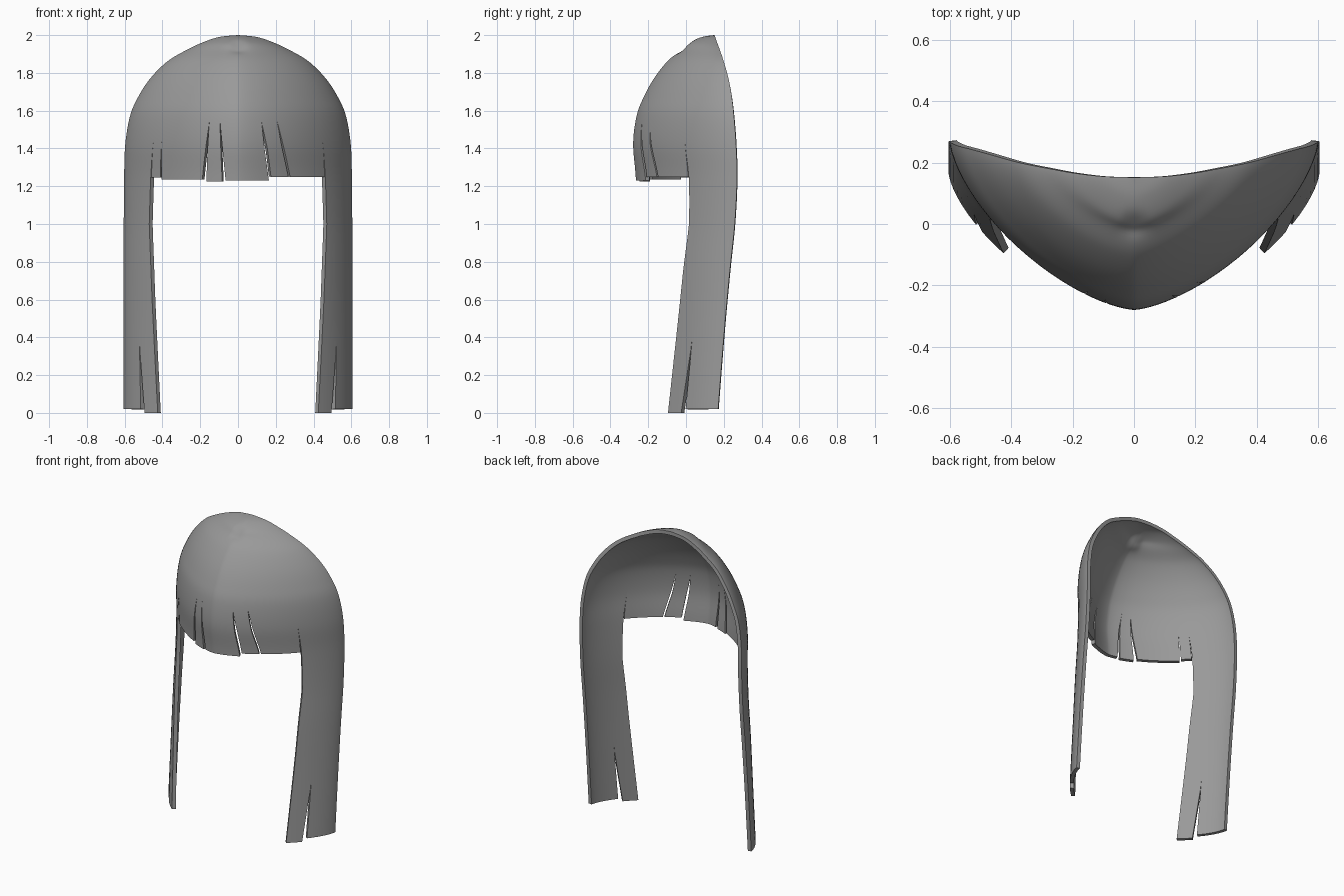
import bpy
import bmesh
import math

cube = bpy.data.objects.get("Cube")
if cube:
    bpy.data.objects.remove(cube)

# Shell profile, crown to tips: height, half width, front y, back y
PROFILE = [
    (2.0, 0, .15, .152), (1.99, .10, .085, .155), (1.96, .19, .01, .165),
    (1.92, .275, -.03, .18), (1.86, .375, -.10, .20), (1.77, .465, -.17, .225),
    (1.67, .53, -.225, .243), (1.57, .572, -.262, .254), (1.42, .597, -.28, .265),
    (1.24, .603, -.265, .27), (1.0, .605, -.265, .258), (.75, .605, -.28, .232),
    (.4, .605, -.29, .2), (0, .605, -.31, .17)]
FRINGE_KNOT = 9
STEPS = 6
FULL = .605
POWER = 1.5


def smooth_rows(knots):
    """Catmull-Rom rows through the profile knots."""
    rows = []
    for i in range(len(knots) - 1):
        p0, p1 = knots[max(i - 1, 0)], knots[i]
        p2, p3 = knots[i + 1], knots[min(i + 2, len(knots) - 1)]
        for k in range(STEPS):
            t = k / STEPS
            rows.append([b + .5 * t * (c - a + t * (2 * a - 5 * b + 4 * c - d
                         + t * (3 * (b - c) + d - a)))
                         for a, b, c, d in zip(p0, p1, p2, p3)])
    rows.append(list(knots[-1]))
    return rows


def angle_at(x):
    """Sweep angle around the head for a given x."""
    return math.copysign(math.asin(min(1, abs(x) / FULL) ** (POWER / 2)), x)


def edge(points, z, side):
    """Angle of a parting at height z, on its left (1) or right (2) side."""
    if z >= points[0][0]:
        return angle_at(points[0][1])
    for a, b in zip(points, points[1:]):
        if z >= b[0]:
            t = (a[0] - z) / (a[0] - b[0])
            return angle_at(a[side]) * (1 - t) + angle_at(b[side]) * t
    return angle_at(points[-1][side])


def mirrored(points):
    return [(z, -r, -l) for z, l, r in points]


# Partings between locks: height, x of the left lock edge, x of the right lock edge
rim = [(2, -FULL, -FULL)]
tip_slit = [(.37, -.522, -.522), (0, -.515, -.495)]
lock_edge = [(1.43, -.455, -.455), (1.24, -.464, -.46), (1, -.47, -.46),
             (.6, -.455, -.46), (0, -.425, -.46)]
partings = [
    rim, tip_slit, lock_edge,
    [(1.43, -.41, -.41), (1.24, -.413, -.406)],
    [(1.54, -.158, -.158), (1.24, -.19, -.168)],
    [(1.55, -.10, -.10), (1.24, -.084, -.066)],
    [(1.54, .13, .13), (1.4, .142, .157), (1.24, .164, .175)],
    [(1.55, .215, .215), (1.4, .236, .246), (1.24, .268, .277)],
    mirrored(lock_edge), mirrored(tip_slit), mirrored(rim)]
# Height of the lower end of each lock
ends = [.02, 0, 1.245, 1.235, 1.225, 1.23, 1.25, 1.25, 0, .02]

rows = smooth_rows(PROFILE)
bm = bmesh.new()

for i, end in enumerate(ends):
    fringe = end > 1
    used = rows[:FRINGE_KNOT * STEPS + 1] if fringe else rows
    start, low = (1.42, PROFILE[FRINGE_KNOT][0]) if fringe else (.37, 0)
    span = edge(partings[i + 1], 2, 1) - edge(partings[i], 2, 2)
    columns = max(4, math.ceil(span / .07))
    grid = []
    for z, half, front, back in used:
        a, b = edge(partings[i], z, 2), edge(partings[i + 1], z, 1)
        if z < start:
            z = start - (start - z) * (start - end) / (start - low)
        line = []
        for c in range(columns + 1):
            u = a + (b - a) * c / columns
            x = math.copysign(half * abs(math.sin(u)) ** (2 / POWER), u)
            y = back - (back - front) * max(0, math.cos(u)) ** (2 / POWER)
            # Small pinch at the crown
            dip = .018 * math.exp(-(x / .04) ** 2 - ((y + .005) / .035) ** 2)
            line.append(bm.verts.new((x, y, z - dip if z > 1.8 else z)))
        grid.append(line)
    for upper, lower in zip(grid, grid[1:]):
        for c in range(columns):
            bm.faces.new((upper[c], lower[c], lower[c + 1], upper[c + 1]))

# Weld the locks together above their partings
bmesh.ops.remove_doubles(bm, verts=bm.verts, dist=.0003)
mesh = bpy.data.meshes.new("front_hair")
bm.to_mesh(mesh)
bm.free()
hair = bpy.data.objects.new("front_hair", mesh)
bpy.context.collection.objects.link(hair)

# Hair colour
grey = bpy.data.materials.new("hair_grey")
grey.use_nodes = True
colour = (.32, .32, .32, 1)
grey.diffuse_color = colour
grey.node_tree.nodes["Principled BSDF"].inputs["Base Color"].default_value = colour
mesh.materials.append(grey)

# Thickness of the shell
solid = hair.modifiers.new("thickness", 'SOLIDIFY')
solid.thickness = .024
solid.offset = -1
bpy.context.view_layer.objects.active = hair
hair.select_set(True)
bpy.ops.object.modifier_apply(modifier=solid.name)
bpy.ops.object.shade_smooth_by_angle(angle=math.radians(40))
